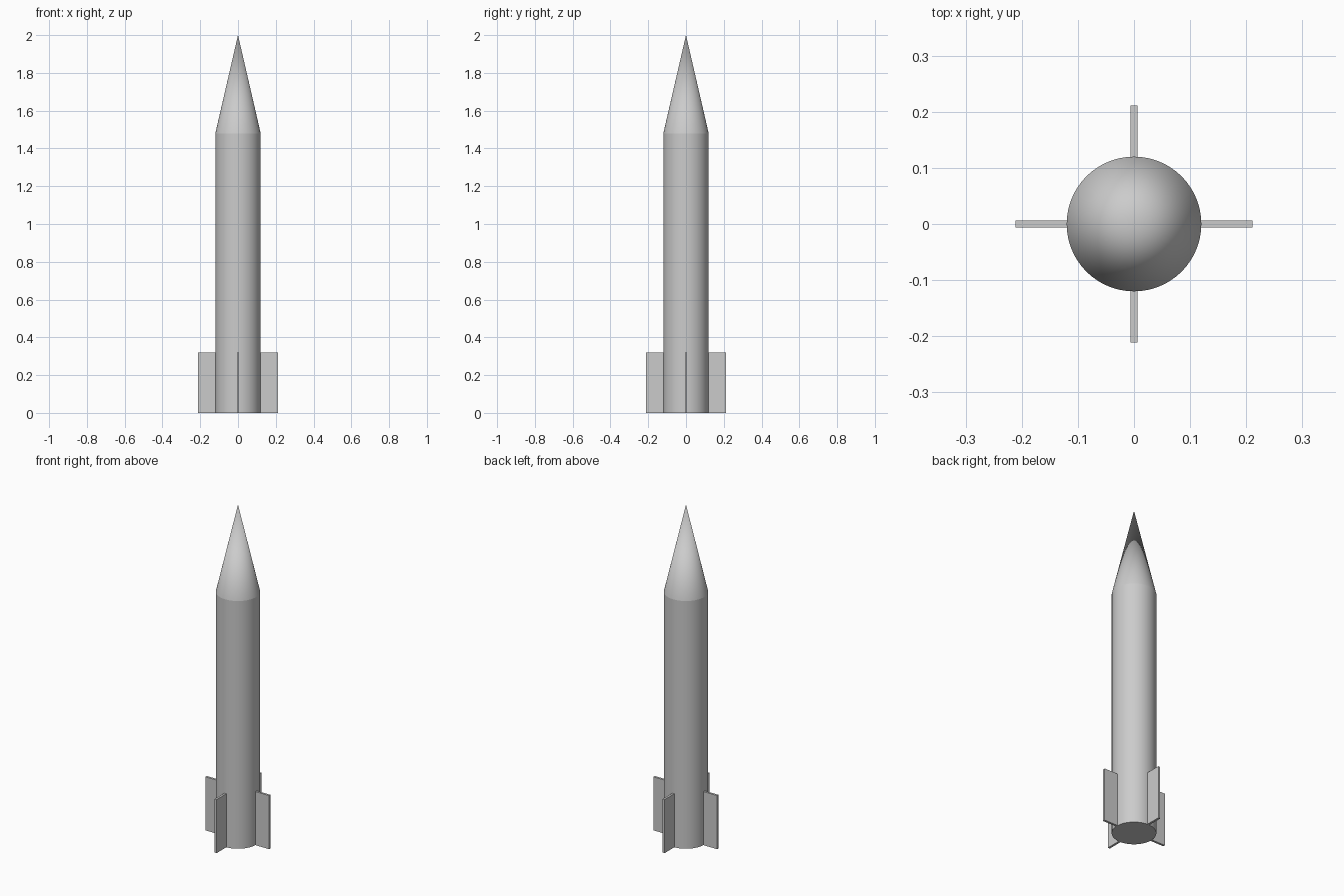
import bpy
import math

cube = bpy.data.objects.get("Cube")
if cube:
    bpy.data.objects.remove(cube, do_unlink=True)

BODY_RADIUS = 0.12
BODY_HEIGHT = 1.48
TOTAL_HEIGHT = 2.0
FIN_REACH = 0.211
FIN_HEIGHT = 0.32
FIN_THICKNESS = 0.013
SIDES = 64

# Single grey finish
grey = bpy.data.materials.new("light_grey")
grey.use_nodes = True
colour = (0.6, 0.6, 0.6, 1)
grey.diffuse_color = colour
grey.node_tree.nodes["Principled BSDF"].inputs["Base Color"].default_value = colour


def finish(name, smooth=False):
    obj = bpy.context.object
    obj.name = name
    obj.data.materials.append(grey)
    if smooth:
        bpy.ops.object.shade_smooth_by_angle(angle=math.radians(30))
    return obj


# Body tube
bpy.ops.mesh.primitive_cylinder_add(
    vertices=SIDES, radius=BODY_RADIUS, depth=BODY_HEIGHT,
    location=(0, 0, BODY_HEIGHT / 2))
finish("body_tube", smooth=True)

# Pointed nose
nose_height = TOTAL_HEIGHT - BODY_HEIGHT
bpy.ops.mesh.primitive_cone_add(
    vertices=SIDES, radius1=BODY_RADIUS, radius2=0, depth=nose_height,
    location=(0, 0, BODY_HEIGHT + nose_height / 2))
finish("nose_cone", smooth=True)

# Four flat fins, rooted just inside the tube wall
root = BODY_RADIUS - 0.01
middle = (root + FIN_REACH) / 2
for index, side in enumerate(("left", "back", "right", "front")):
    angle = index * math.pi / 2
    bpy.ops.mesh.primitive_cube_add(
        size=1, rotation=(0, 0, angle),
        location=(middle * math.cos(angle), middle * math.sin(angle), FIN_HEIGHT / 2))
    fin = finish(side + "_fin")
    fin.scale = (FIN_REACH - root, FIN_THICKNESS, FIN_HEIGHT)
